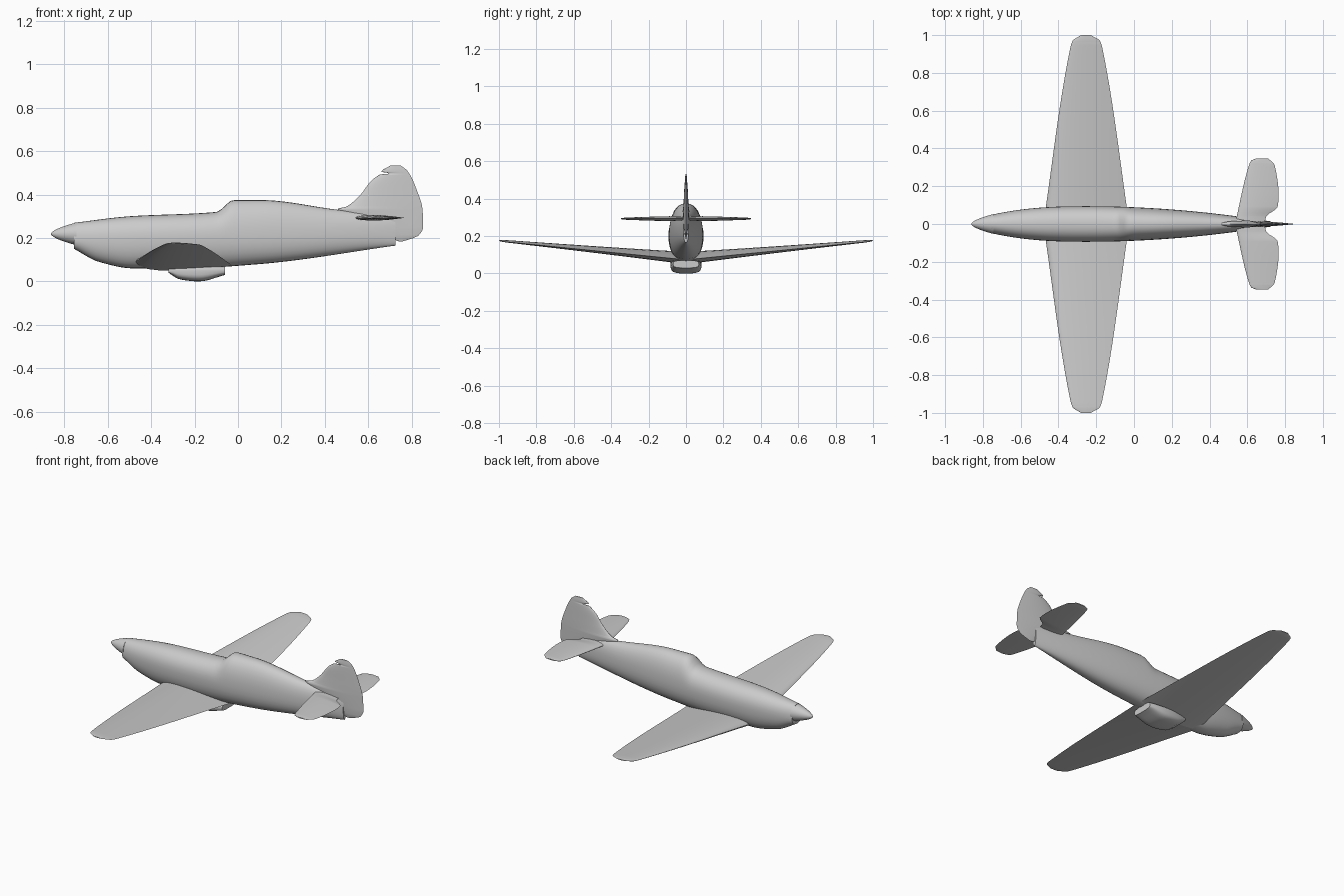
import bpy, bmesh
from math import cos, sin, pi, radians, copysign, sqrt
from mathutils import Vector

if "Cube" in bpy.data.objects:
    bpy.data.objects.remove(bpy.data.objects["Cube"])

grey = (0.6, 0.6, 0.6, 1)
material = bpy.data.materials.new("plain grey")
material.use_nodes = True
material.diffuse_color = grey
material.node_tree.nodes["Principled BSDF"].inputs["Base Color"].default_value = grey


def spread(start, end, steps):
    """Evenly spaced stations, both ends included."""
    return [start + (end - start) * i / steps for i in range(steps + 1)]


def follow(keys, at):
    """Read a smooth line through the keys without overshoot."""
    slopes = [(b[1] - a[1]) / (b[0] - a[0]) for a, b in zip(keys, keys[1:])]
    tangents = [slopes[0]]
    for before, after in zip(slopes, slopes[1:]):
        product = before * after
        tangents.append(2 * product / (before + after) if product > 0 else 0)
    tangents.append(slopes[-1])
    i = 0
    while i < len(slopes) - 1 and at > keys[i + 1][0]:
        i += 1
    (left, low), (right, high) = keys[i], keys[i + 1]
    width = right - left
    t = (at - left) / width
    ease = t * t * (3 - 2 * t)
    bend = t * (1 - t) * (tangents[i] * (1 - t) - tangents[i + 1] * t)
    return low + (high - low) * ease + width * bend


def loft(name, rings, sharp, mirror=False):
    """Skin a list of closed rings and cap both ends."""
    bm = bmesh.new()
    loops = [[bm.verts.new(point) for point in ring] for ring in rings]
    for a, b in zip(loops, loops[1:]):
        for i in range(len(a)):
            bm.faces.new((a[i - 1], a[i], b[i], b[i - 1]))
    bm.faces.new(loops[0])
    bm.faces.new(loops[-1])
    bmesh.ops.recalc_face_normals(bm, faces=bm.faces)
    mesh = bpy.data.meshes.new(name)
    bm.to_mesh(mesh)
    bm.free()
    mesh.materials.append(material)
    part = bpy.data.objects.new(name, mesh)
    bpy.context.collection.objects.link(part)
    if mirror:
        modifier = part.modifiers.new("Mirror", 'MIRROR')
        modifier.use_axis = (False, True, False)
        modifier.use_mirror_merge = False
    bpy.ops.object.select_all(action='DESELECT')
    part.select_set(True)
    bpy.context.view_layer.objects.active = part
    bpy.ops.object.shade_smooth_by_angle(angle=radians(sharp))


def oval(x, bottom, top, half, widest, power, sides=32):
    """Rounded cross-section with separate upper and lower halves."""
    ring = []
    for i in range(sides):
        angle = 2 * pi * i / sides
        across, rise = [copysign(abs(v) ** (2 / power), v) for v in (cos(angle), sin(angle))]
        reach = top - widest if rise > 0 else widest - bottom
        ring.append((x, half * across, widest + reach * rise))
    return ring


def surface(name, lead, trail, ratio, place, up, mirror=False):
    """Loft an aerofoil between a leading and a trailing outline."""
    start, end = lead[0][0], lead[-1][0]
    stations = {key[0] for key in lead + trail} | set(spread(start, end, 24))
    # Finer steps where the tip rounds off
    stations |= set(spread(end - (end - start) / 12, end, 8))
    chordwise = [(1 - cos(angle)) / 2 for angle in spread(0, pi, 12)]
    rings = []
    for s in sorted(stations):
        front, back = follow(lead, s), follow(trail, s)
        depth = (back - front) * ratio(s) / 2
        ring = []
        for side, steps in ((1, chordwise), (-1, chordwise[-2:0:-1])):
            for t in steps:
                height = side * depth * 2.6 * sqrt(t) * (1 - t)
                ring.append(place(front + (back - front) * t, s) + Vector(up) * height)
        rings.append(ring)
    loft(name, rings, 60, mirror)


# Fuselage with a raised canopy, tapering to both ends
spine = [(-.755, .27), (-.5, .3), (-.1, .32), (-.02, .375), (.1, .375), (.46, .33), (.725, .3)]
belly = [(-.755, .15), (-.64, .09), (-.48, .06), (-.25, .06), (.1, .08), (.725, .165)]


def body_half(x):
    away = x + .25
    return .094 * (1 - .9 * away ** 2 if away > 0 else 1 - .47 * (-2 * away) ** 2.5)


loft("fuselage", [oval(x, follow(belly, x), follow(spine, x), body_half(x), .21 + .02 * x, 2.25)
                  for x in spread(-.755, .725, 74)], 40)

# Spinner
spinner = []
for t in spread(.1, 1, 10):
    radius = .052 * t ** 1.2
    spinner.append(oval(-.862 + .117 * t * t, .219 - radius, .219 + radius, radius, .219, 2))
loft("spinner", spinner, 40)

# Wings with dihedral and rounded tips
surface("wings",
        lead=[(0, -.48), (.92, -.34), (.97, -.325), (1, -.28)],
        trail=[(0, -.025), (.92, -.165), (.97, -.18), (1, -.23)],
        ratio=lambda y: .145 - .07 * y,
        place=lambda x, y: Vector((x, y, .08 + .095 * y - .03 * (x + .25))),
        up=(0, 0, 1), mirror=True)

# Tailplanes
surface("tailplanes",
        lead=[(0, .535), (.3, .605), (.335, .62), (.348, .65)],
        trail=[(0, .69), (.04, .7), (.09, .76), (.15, .766), (.31, .745), (.348, .71)],
        ratio=lambda y: .14 - .15 * y,
        place=lambda x, y: Vector((x, y, .293)),
        up=(0, 0, 1), mirror=True)

# Fin and rudder, with a slot below the balance horn
surface("fin",
        lead=[(.185, .74), (.2, .7), (.25, .6), (.335, .46), (.345, .5), (.39, .555),
              (.493, .655), (.495, .69), (.5, .69), (.505, .66), (.533, .7)],
        trail=[(.185, .76), (.21, .83), (.25, .853), (.33, .85), (.43, .82), (.51, .78), (.533, .75)],
        ratio=lambda z: .09,
        place=lambda x, z: Vector((x, 0, z)),
        up=(0, 1, 0))

# Belly radiator scoop
keel = [(-.32, .04), (-.27, .01), (-.18, 0), (-.06, .03)]
loft("radiator_scoop", [oval(x, follow(keel, x), .07, .083 - (x + .18) ** 2, .05, 3.5)
                        for x in spread(-.32, -.06, 13)], 40)
